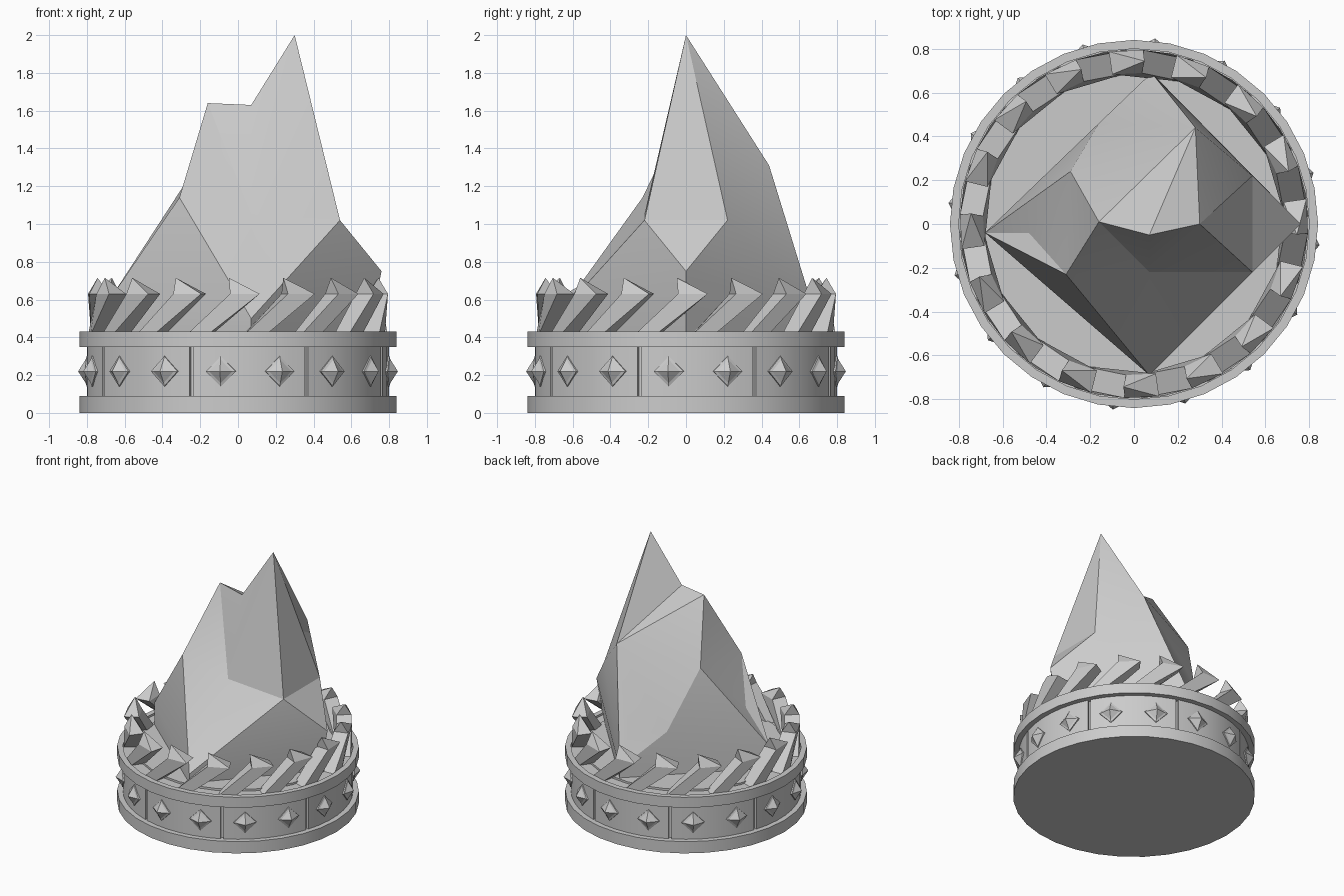
import bpy, bmesh, math

if "Cube" in bpy.data.objects:
    bpy.data.objects.remove(bpy.data.objects["Cube"], do_unlink=True)

stone = bpy.data.materials.new("stone_grey")
stone.use_nodes = True
GREY = (0.6, 0.6, 0.6, 1)
stone.diffuse_color = GREY
stone.node_tree.nodes["Principled BSDF"].inputs["Base Color"].default_value = GREY

SIDES = 32
COUNT = 16


def polar(r, angle, z):
    return (r * math.cos(angle), r * math.sin(angle), z)


def make(name, bm, smooth=None):
    """Turn a bmesh into a named object."""
    bmesh.ops.recalc_face_normals(bm, faces=bm.faces)
    mesh = bpy.data.meshes.new(name)
    bm.to_mesh(mesh)
    bm.free()
    mesh.materials.append(stone)
    ob = bpy.data.objects.new(name, mesh)
    bpy.context.collection.objects.link(ob)
    if smooth:
        bpy.ops.object.select_all(action="DESELECT")
        ob.select_set(True)
        bpy.context.view_layer.objects.active = ob
        bpy.ops.object.shade_smooth_by_angle(angle=math.radians(smooth))
    return ob


def loft(bm, rings):
    """Join rings of points into a closed solid; a one-point ring is a tip."""
    rows = [[bm.verts.new(p) for p in ring] for ring in rings]
    for low, high in zip(rows, rows[1:]):
        n = len(low)
        for i in range(n):
            j = (i + 1) % n
            if len(high) == 1:
                bm.faces.new((low[i], low[j], high[0]))
            else:
                bm.faces.new((low[i], low[j], high[j], high[i]))
    for end in (rows[0], rows[-1]):
        if len(end) > 2:
            bm.faces.new(end)


# Round plinth: flanges at foot and rim, shallow channel under the teeth
profile = [(0.84, 0), (0.84, 0.09), (0.78, 0.09), (0.78, 0.35), (0.84, 0.35),
           (0.84, 0.43), (0.8, 0.43), (0.8, 0.415), (0.71, 0.415), (0.71, 0.43)]
bm = bmesh.new()
loft(bm, [[polar(r, math.tau * i / SIDES, z) for i in range(SIDES)] for r, z in profile])
make("plinth", bm, 30)

# Eight curved panels with narrow gaps between them
bm = bmesh.new()
step = math.tau / 8
for k in range(8):
    start = math.radians(-108) + k * step + 0.012
    span = step - 0.024
    loft(bm, [[polar(r, start + span * i / 6, z)
               for r, z in ((0.77, 0.08), (0.8, 0.08), (0.8, 0.36), (0.77, 0.36))]
              for i in range(7)])
make("drum_panels", bm, 30)

# Pointed diamond studs, two per panel
bm = bmesh.new()
for k in range(COUNT):
    a = math.radians(-96.5) + k * math.tau / COUNT
    c, s = math.cos(a), math.sin(a)

    def diamond(r, half):
        pts = [(half, 0), (0, half), (-half, 0), (0, -half)]
        return [(r * c - t * s, r * s + t * c, 0.22 + h) for t, h in pts]

    loft(bm, [diamond(0.78, 0.08), diamond(0.806, 0.08), diamond(0.812, 0.062),
              [polar(0.852, a, 0.22)]])
make("diamond_studs", bm)

# Ring of leaning teeth with off-centre points
bm = bmesh.new()
for k in range(COUNT):
    a = -math.pi / 2 + k * math.tau / COUNT

    def quad(t0, t1, z):
        return [polar(r, a + t / 0.76, z)
                for r, t in ((0.69, t0), (0.69, t1), (0.795, t1), (0.795, t0))]

    loft(bm, [quad(-0.27, -0.16, 0.41), quad(-0.04, 0.11, 0.63),
              [polar(0.745, a - 0.065, 0.715)]])
make("leaning_teeth", bm)

# Faceted rock peak: named corner points and the facets between them
corner = {
    "A": (0.3, 0, 2), "B": (-0.16, 0.01, 1.64), "C": (0.07, -0.05, 1.63),
    "D": (0.28, 0.44, 1.31), "E": (0.54, 0.22, 1.02), "F": (0.54, -0.22, 1.02),
    "G": (0.76, 0, 0.75), "H": (0.07, -0.69, 0.5), "I": (0.07, -0.22, 1.05),
    "J": (-0.31, -0.23, 1.14), "K": (-0.29, 0.24, 1.2), "L": (-0.48, -0.04, 0.84),
    "M": (-0.68, -0.04, 0.6), "P": (0.08, 0.69, 0.5), "Q": (0.08, 0.575, 0.72),
    "R": (-0.16, 0.46, 0.76),
    "g": (0.69, 0, 0.42), "h": (0.07, -0.69, 0.42),
    "m": (-0.68, -0.04, 0.42), "p": (0.08, 0.69, 0.42),
}
facets = ("BCI BIJ CAI AFI IFH JIH AFE FGE AED EDP EGP FGH DQP KDR DRQ RPQ RMP "
          "KRM KLM JKB JKL JLM JMH BDK BCD CAD GHhg HMmh MPpm PGgp ghmp")
bm = bmesh.new()
point = {key: bm.verts.new(co) for key, co in corner.items()}
for facet in facets.split():
    bm.faces.new([point[key] for key in facet])
make("rock_peak", bm, 20)
